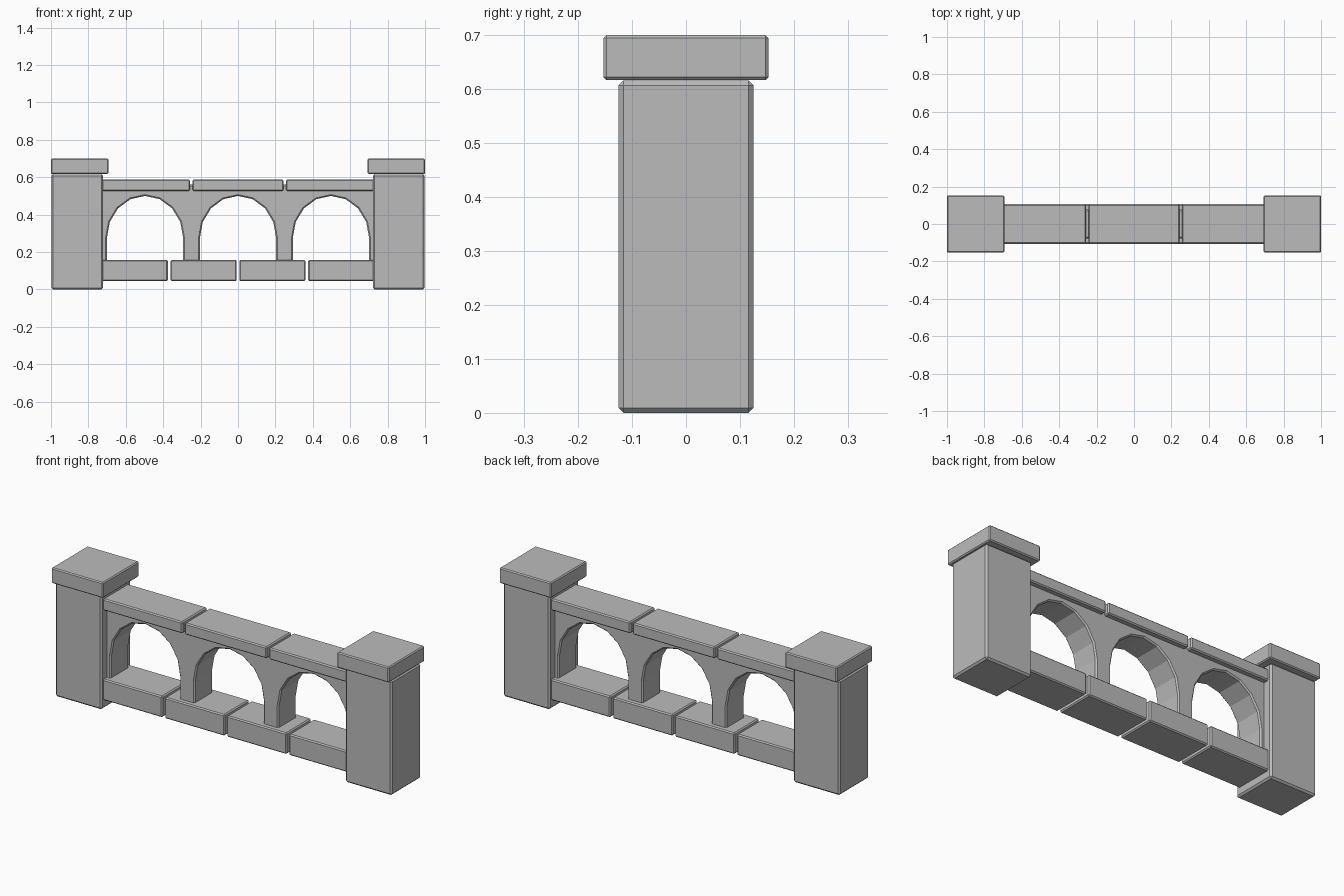
import bpy, bmesh, math

cube = bpy.data.objects.get("Cube")
if cube:
    bpy.data.objects.remove(cube, do_unlink=True)

# Single stone colour
stone = bpy.data.materials.new("grey_stone")
stone.use_nodes = True
stone.diffuse_color = (0.5, 0.5, 0.5, 1)
stone.node_tree.nodes["Principled BSDF"].inputs["Base Color"].default_value = (0.5, 0.5, 0.5, 1)


def finish(name, bm, bevel):
    """Turn a bmesh into a flat-shaded stone with chamfered edges."""
    bmesh.ops.recalc_face_normals(bm, faces=bm.faces)
    mesh = bpy.data.meshes.new(name)
    bm.to_mesh(mesh)
    bm.free()
    mesh.materials.append(stone)
    obj = bpy.data.objects.new(name, mesh)
    bpy.context.collection.objects.link(obj)
    mod = obj.modifiers.new("chamfer", 'BEVEL')
    mod.width = bevel
    mod.segments = 1
    mod.limit_method = 'ANGLE'
    mod.angle_limit = math.radians(40)
    return obj


def block(name, x0, x1, half_depth, z0, z1, bevel):
    bm = bmesh.new()
    bmesh.ops.create_cube(bm, size=1)
    for v in bm.verts:
        v.co.x = x0 + (v.co.x + 0.5) * (x1 - x0)
        v.co.y *= 2 * half_depth
        v.co.z = z0 + (v.co.z + 0.5) * (z1 - z0)
    return finish(name, bm, bevel)


def block_row(name, joints, z0, z1, gap=0.014):
    """Row of coping stones split at the given joints."""
    for i, (a, b) in enumerate(zip(joints, joints[1:])):
        block(f"{name}_{i + 1}", a + gap / 2, b - gap / 2, 0.106, z0, z1, 0.006)


# End pillars and their caps
for side, s in (("right", -1), ("left", 1)):
    block(f"{side}_pillar", *sorted((s * 0.997, s * 0.722)), 0.125, 0, 0.616, 0.009)
    block(f"{side}_pillar_cap", *sorted((s, s * 0.693)), 0.153, 0.617, 0.70, 0.0055)

# Top rail and base course
block_row("top_rail", [-0.80, -0.25, 0.25, 0.80], 0.526, 0.588)
block_row("base_block", [-0.80, -0.368, 0, 0.368, 0.80], 0.045, 0.158)

# Arched wall: outline with three elliptical openings, extruded in depth
bottom, top, spring = 0.10, 0.56, 0.275
outline = [(0.78, bottom), (0.78, top), (-0.78, top), (-0.78, bottom)]
for centre in (-0.497, 0, 0.497):
    outline.append((centre - 0.204, bottom))
    for k in range(9):
        a = math.pi * (1 - k / 8)
        outline.append((centre + 0.204 * math.cos(a), spring + 0.225 * math.sin(a)))
    outline.append((centre + 0.204, bottom))

bm = bmesh.new()
face = bm.faces.new([bm.verts.new((x, -0.077, z)) for x, z in outline])
extruded = bmesh.ops.extrude_face_region(bm, geom=[face])
moved = [g for g in extruded["geom"] if isinstance(g, bmesh.types.BMVert)]
bmesh.ops.translate(bm, verts=moved, vec=(0, 0.154, 0))
finish("arched_wall", bm, 0.007)
